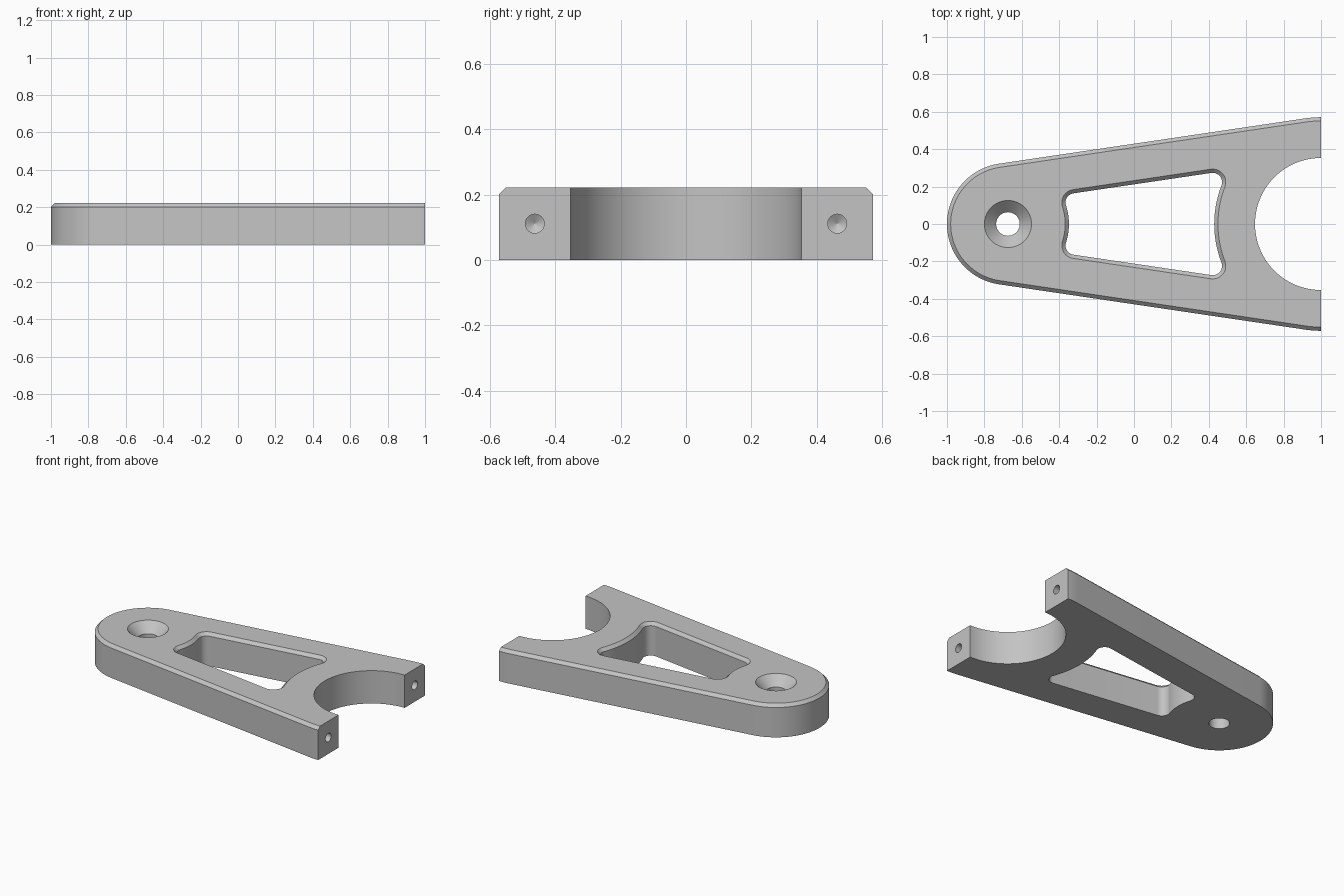
import bpy, bmesh
from math import sin, cos, asin, sqrt, pi, radians
from mathutils import Vector

if "Cube" in bpy.data.objects:
    bpy.data.objects.remove(bpy.data.objects["Cube"])

HEIGHT, CHAMFER = 0.222, 0.02
PIVOT, R_PIVOT = Vector((-0.674, 0)), 0.326    # rounded end
CLAMP, R_CLAMP = Vector((1, 0)), 0.571         # wide end
R_BORE = 0.353
RAIL, FILLET = 0.215, 0.05                     # side rail width, window corner radius
LEAN = asin((R_CLAMP - R_PIVOT) / (CLAMP - PIVOT).length)   # taper of each side

metal = bpy.data.materials.new("satin grey")
metal.use_nodes = True
GREY = (0.55, 0.55, 0.55, 1)
metal.diffuse_color = GREY
metal.node_tree.nodes["Principled BSDF"].inputs["Base Color"].default_value = GREY


def arc(centre, radius, start, end, steps):
    return [Vector((centre[0] + radius * cos(start + (end - start) * i / steps),
                    centre[1] + radius * sin(start + (end - start) * i / steps)))
            for i in range(steps + 1)]


def loft(name, rings):
    """Solid skinned through rings of equal point count, capped at both ends."""
    bm = bmesh.new()
    loops = [[bm.verts.new(p) for p in ring] for ring in rings]
    for a, b in zip(loops, loops[1:]):
        for i in range(len(a)):
            j = (i + 1) % len(a)
            bm.faces.new((a[i], a[j], b[j], b[i]))
    bm.faces.new(loops[0])
    bm.faces.new(loops[-1])
    bmesh.ops.recalc_face_normals(bm, faces=bm.faces)
    mesh = bpy.data.meshes.new(name)
    bm.to_mesh(mesh)
    bm.free()
    mesh.materials.append(metal)
    obj = bpy.data.objects.new(name, mesh)
    bpy.context.collection.objects.link(obj)
    return obj


def at_height(loop, z):
    return [(p.x, p.y, z) for p in loop]


def outline(inset):
    """Tapered arm outline; the clamp bore keeps its size."""
    side = pi / 2 + LEAN
    return (arc(CLAMP, R_CLAMP - inset, pi / 2, side, 8)
            + arc(PIVOT, R_PIVOT - inset, side, 2 * pi - side, 64)
            + arc(CLAMP, R_CLAMP - inset, 2 * pi - side, 1.5 * pi, 8)
            + arc(CLAMP, R_BORE, 1.5 * pi, pi / 2, 72))


def window(grow):
    """Window bounded by both end circles and the rails, with round corners."""
    normal, along = Vector((-sin(LEAN), cos(LEAN))), Vector((cos(LEAN), sin(LEAN)))
    n = R_PIVOT - RAIL - FILLET
    reach = sqrt((R_PIVOT + FILLET) ** 2 - n ** 2)
    near = PIVOT + normal * n + along * reach
    n_far = R_CLAMP - RAIL - FILLET
    back = sqrt((R_CLAMP + FILLET) ** 2 - n_far ** 2)
    far = CLAMP + normal * n_far - along * back

    def angle(v):
        return Vector((1, 0)).angle_signed(v) * -1

    a_near = angle(near - PIVOT)
    a_far = angle(far - CLAMP)
    side, r = pi / 2 + LEAN, FILLET + grow
    upper = (arc(PIVOT, R_PIVOT - grow, 0, a_near, 12)
             + arc(near, r, a_near + pi, side, 14)
             + arc(far, r, side, a_far - pi, 14)
             + arc(CLAMP, R_CLAMP - grow, a_far, pi, 16))
    # drop doubled tangent points, then mirror to the other side
    upper = [p for i, p in enumerate(upper) if i == 0 or i not in (13, 43)]
    lower = [Vector((p.x, -p.y)) for p in reversed(upper[1:-1])]
    return upper + lower


def cut(target, cutter):
    mod = target.modifiers.new(cutter.name, 'BOOLEAN')
    mod.operation, mod.solver, mod.object = 'DIFFERENCE', 'EXACT', cutter
    bpy.context.view_layer.objects.active = target
    bpy.ops.object.modifier_apply(modifier=mod.name)
    bpy.data.objects.remove(cutter)


# Arm body, chamfered along its outer top edge
shoulder = HEIGHT - CHAMFER
arm = loft("clamp_arm", [at_height(outline(0), 0),
                         at_height(outline(0), shoulder),
                         at_height(outline(CHAMFER), HEIGHT)])

# Lightening window with chamfered top edge
cut(arm, loft("window_cutter", [at_height(window(0), -0.1),
                                at_height(window(0), shoulder),
                                at_height(window(2 * CHAMFER), HEIGHT + CHAMFER)]))

# Countersunk pivot hole
R_HOLE, R_SINK, OVER = 0.063, 0.126, 0.02
cut(arm, loft("countersink_cutter", [
    at_height(arc(PIVOT, r, 0, 2 * pi * 63 / 64, 63), z)
    for r, z in ((R_HOLE, -0.1), (R_HOLE, HEIGHT - R_SINK + R_HOLE),
                 (R_SINK + OVER, HEIGHT + OVER))]))

# Blind drilled holes in the two clamp faces
for y in (-0.462, 0.462):
    cut(arm, loft("drill_cutter", [
        [(x, p.x, p.y) for p in arc((y, HEIGHT / 2), r, 0, 2 * pi * 31 / 32, 31)]
        for x, r in ((1.1, 0.029), (0.72, 0.029), (0.703, 0.0005))]))

bpy.ops.object.select_all(action='DESELECT')
arm.select_set(True)
bpy.context.view_layer.objects.active = arm
bpy.ops.object.shade_smooth_by_angle(angle=radians(25))
